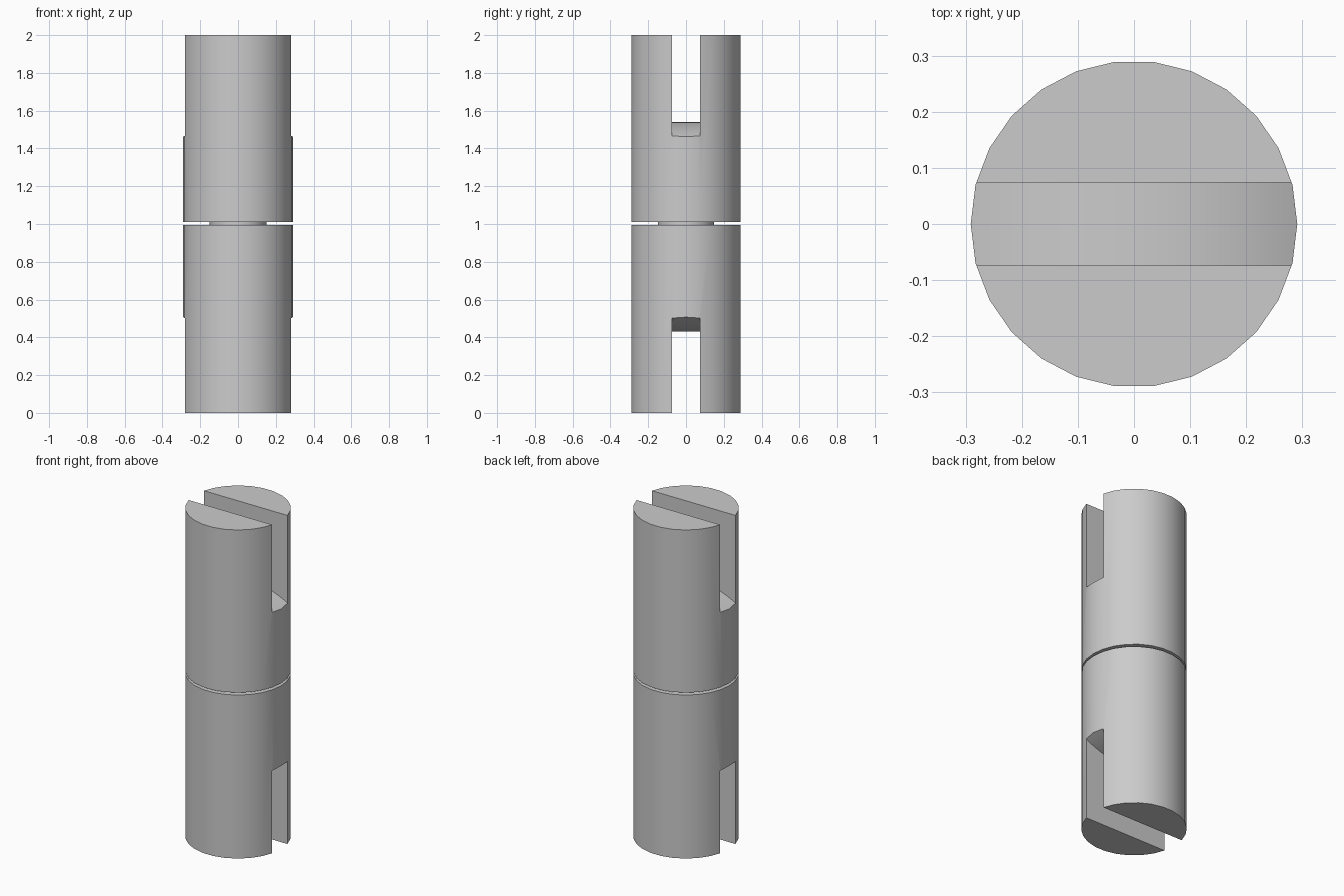
import bpy, bmesh, math

cube = bpy.data.objects.get("Cube")
if cube:
    bpy.data.objects.remove(cube, do_unlink=True)

RADIUS, SIDES, HALF_SLOT = 0.291, 26, 0.074

grey = bpy.data.materials.new("plain_grey")
grey.use_nodes = True
colour = (0.6, 0.6, 0.6, 1)
grey.diffuse_color = colour
grey.node_tree.nodes["Principled BSDF"].inputs["Base Color"].default_value = colour


def cylinder(name, radius, z0, z1):
    bpy.ops.mesh.primitive_cylinder_add(vertices=SIDES, radius=radius, depth=z1 - z0,
                                        location=(0, 0, (z0 + z1) / 2),
                                        rotation=(0, 0, math.pi / 2))
    obj = bpy.context.object
    obj.name = name
    obj.data.materials.append(grey)
    return obj


def slot_cutter(z_open, z_rim, z_crown):
    """Slot block along x whose inner end is an arc, bulging towards the open end."""
    rise = z_crown - z_rim
    arc_r = (RADIUS ** 2 + rise ** 2) / (2 * abs(rise))
    side = math.copysign(1, rise)
    centre = z_crown - side * arc_r
    reach = math.asin(0.32 / arc_r)
    steps = 20
    profile = []
    for i in range(steps + 1):
        a = reach * (2 * i / steps - 1)
        profile.append((arc_r * math.sin(a), centre + side * arc_r * math.cos(a)))
    profile += [(profile[-1][0], z_open), (profile[0][0], z_open)]
    bm = bmesh.new()
    face = bm.faces.new([bm.verts.new((x, -HALF_SLOT, z)) for x, z in profile])
    moved = bmesh.ops.extrude_face_region(bm, geom=[face])["geom"]
    bmesh.ops.translate(bm, vec=(0, 2 * HALF_SLOT, 0),
                        verts=[v for v in moved if isinstance(v, bmesh.types.BMVert)])
    bmesh.ops.recalc_face_normals(bm, faces=bm.faces)
    mesh = bpy.data.meshes.new("slot_cutter")
    bm.to_mesh(mesh)
    bm.free()
    mesh.materials.append(grey)
    cutter = bpy.data.objects.new("slot_cutter", mesh)
    cutter.hide_render = True
    bpy.context.collection.objects.link(cutter)
    return cutter


def slotted_half(name, z0, z1, slot):
    half = cylinder(name, RADIUS, z0, z1)
    cutter = slot_cutter(*slot)
    mod = half.modifiers.new("slot", 'BOOLEAN')
    mod.operation, mod.solver, mod.object = 'DIFFERENCE', 'EXACT', cutter
    bpy.ops.object.modifier_apply(modifier=mod.name)
    bpy.data.objects.remove(cutter, do_unlink=True)
    bpy.ops.object.shade_smooth_by_angle(angle=math.radians(30))


# two slotted halves: (open end, slot floor at the rim, slot floor at the crown)
slotted_half("lower_half", 0, 0.995, (-0.1, 0.507, 0.43))
slotted_half("upper_half", 1.01, 2, (2.1, 1.462, 1.54))

# thin neck joining the halves
cylinder("neck", 0.15, 0.99, 1.015)
bpy.ops.object.shade_smooth_by_angle(angle=math.radians(30))
